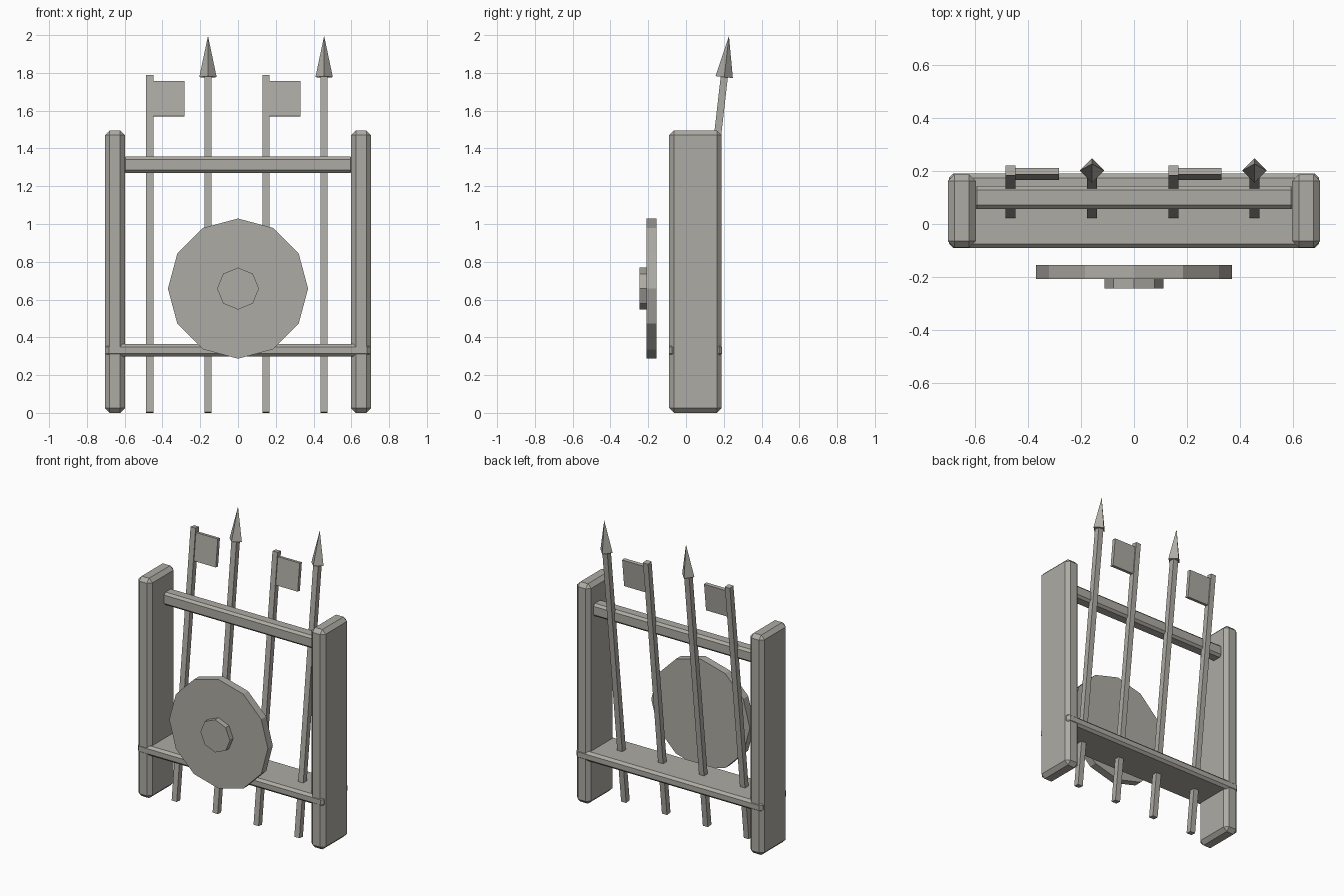
import bpy, bmesh, math
from mathutils import Matrix, Vector

if "Cube" in bpy.data.objects:
    bpy.data.objects.remove(bpy.data.objects["Cube"])

stone = bpy.data.materials.new("warm grey")
stone.diffuse_color = (0.42, 0.41, 0.37, 1.0)
stone.use_nodes = True
stone.node_tree.nodes["Principled BSDF"].inputs["Base Color"].default_value = stone.diffuse_color


def finish(name, bm, matrix=None):
    if matrix:
        bm.transform(matrix)
    bmesh.ops.recalc_face_normals(bm, faces=bm.faces[:])
    mesh = bpy.data.meshes.new(name)
    bm.to_mesh(mesh)
    bm.free()
    mesh.materials.append(stone)
    obj = bpy.data.objects.new(name, mesh)
    bpy.context.collection.objects.link(obj)
    return obj


def box(name, lo, hi, bevel=0.0, matrix=None):
    lo, hi = Vector(lo), Vector(hi)
    size = hi - lo
    bm = bmesh.new()
    bmesh.ops.create_cube(bm, size=1)
    bm.transform(Matrix.Translation((lo + hi) / 2) @ Matrix.Diagonal((*size, 1)))
    if bevel:
        bmesh.ops.bevel(bm, geom=bm.edges[:], offset=bevel, offset_type='OFFSET',
                        segments=1, profile=0.5, affect='EDGES')
    return finish(name, bm, matrix)


def cone(name, sides, r1, r2, depth, matrix):
    """Prism or cone along local z, starting at z = 0, one corner on the x axis."""
    bm = bmesh.new()
    vs = [bm.verts.new((r1 * math.cos(2 * math.pi * i / sides),
                        r1 * math.sin(2 * math.pi * i / sides), 0)) for i in range(sides)]
    bm.faces.new(vs)
    if r2 > 0:
        top = [bm.verts.new((v.co.x * r2 / r1, v.co.y * r2 / r1, depth)) for v in vs]
        bm.faces.new(top)
        for i in range(sides):
            j = (i + 1) % sides
            bm.faces.new((vs[i], vs[j], top[j], top[i]))
    else:
        tip = bm.verts.new((0, 0, depth))
        for i in range(sides):
            bm.faces.new((vs[i], vs[(i + 1) % sides], tip))
    return finish(name, bm, matrix)


# Side posts
for side, name in ((-1, "left_post"), (1, "right_post")):
    cx = side * 0.652
    box(name, (cx - 0.053, -0.089, 0), (cx + 0.053, 0.188, 1.495), 0.025)

# Cross rail and lower shelf
box("top_rail", (-0.61, 0.057, 1.27), (0.61, 0.143, 1.357), 0.015)
box("shelf", (-0.70, -0.091, 0.298), (0.70, 0.191, 0.364), 0.016)

# Round shield with boss, facing the front
face_front = Matrix.Rotation(math.radians(90), 4, 'X')
cone("shield", 12, 0.371, 0.371, 0.053, Matrix.Translation((0, -0.156, 0.658)) @ face_front)
cone("shield_boss", 8, 0.111, 0.111, 0.038, Matrix.Translation((0, -0.207, 0.658)) @ face_front)

# Leaning poles: flags and spears alternate
lean = Matrix.Rotation(-math.atan(0.114), 4, 'X')
HALF, LENGTH = 0.019, 1.795
for x, kind in ((-0.467, "flag"), (-0.159, "spear"), (0.149, "flag"), (0.456, "spear")):
    place = Matrix.Translation((x, 0, 0.002)) @ lean
    box(kind + "_pole", (-HALF, -HALF, 0), (HALF, HALF, LENGTH), 0, place)
    if kind == "flag":
        box("flag", (0, -0.012, 1.578), (0.183, 0.012, 1.765), 0, place)
    else:
        cone("spear_head", 4, 0.046, 0, 0.22, place @ Matrix.Translation((0, 0, 1.787)))
